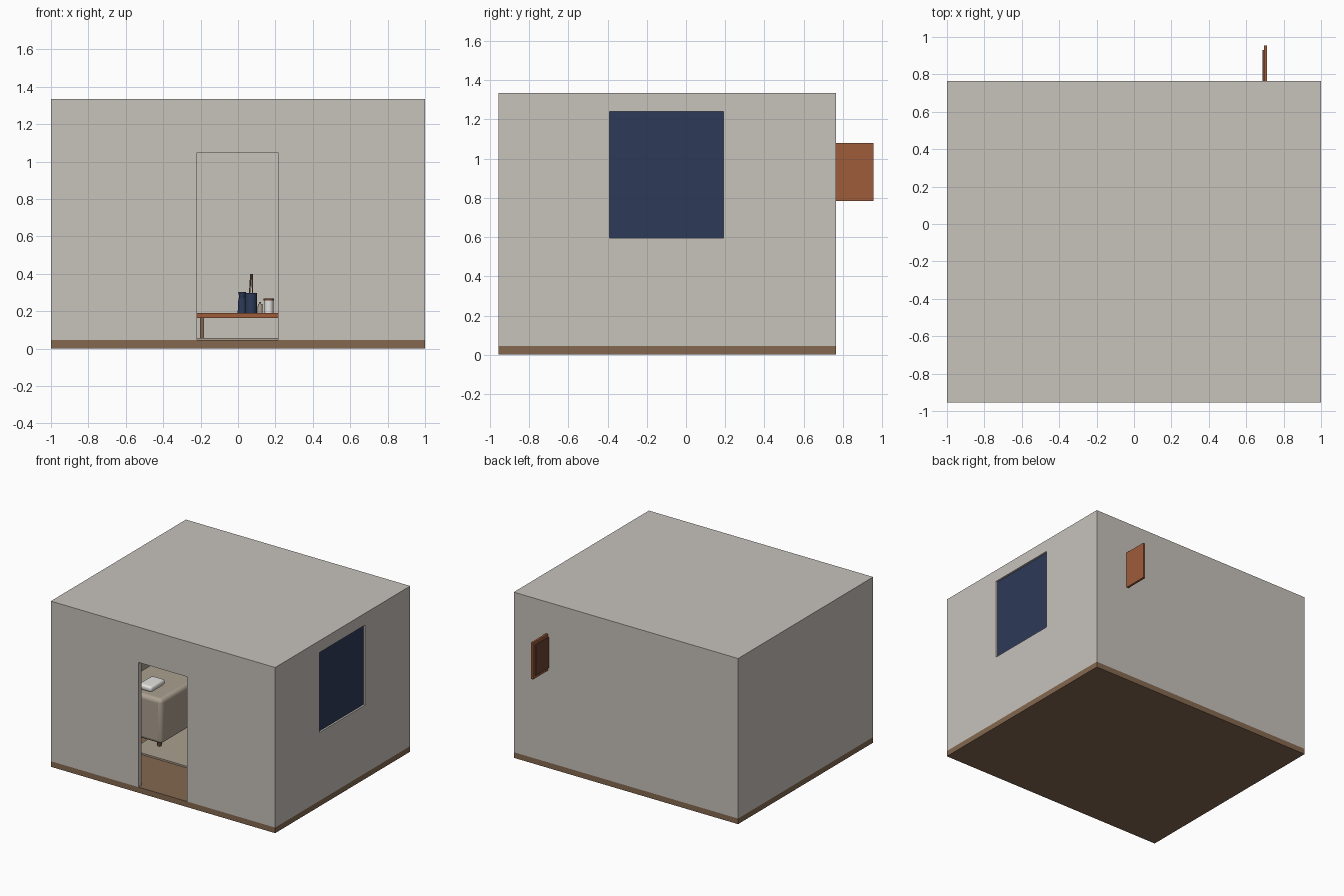
import bpy
import math
from mathutils import Vector

if "Cube" in bpy.data.objects:
    bpy.data.objects.remove(bpy.data.objects["Cube"], do_unlink=True)


def material(name, r, g, b):
    m = bpy.data.materials.new(name)
    m.use_nodes = True
    m.diffuse_color = (r, g, b, 1)
    m.node_tree.nodes["Principled BSDF"].inputs["Base Color"].default_value = (r, g, b, 1)
    return m


plaster = material("warm grey plaster", 0.57, 0.54, 0.50)
floor_wood = material("brown floor wood", 0.23, 0.138, 0.08)
navy = material("navy blue", 0.026, 0.042, 0.098)
red_wood = material("reddish wood", 0.34, 0.107, 0.042)
dark_wood = material("dark wood", 0.15, 0.06, 0.035)
fabric = material("beige fabric", 0.41, 0.35, 0.28)
white = material("off white", 0.78, 0.77, 0.74)


def finish(ob, name, mat, smooth=False):
    ob.name = name
    ob.data.materials.clear()
    if mat:
        ob.data.materials.append(mat)
    if smooth:
        bpy.ops.object.shade_smooth_by_angle(angle=math.radians(35))
    return ob


def box(name, x, y, z, mat, bevel=0.0):
    """Box from its three (low, high) ranges, with optional rounded edges."""
    centre = [(a + b) / 2 for a, b in (x, y, z)]
    bpy.ops.mesh.primitive_cube_add(size=1, location=centre)
    ob = bpy.context.object
    size = Vector([b - a for a, b in (x, y, z)])
    for v in ob.data.vertices:
        v.co = v.co * size
    if bevel:
        mod = ob.modifiers.new("rounding", "BEVEL")
        mod.width = bevel
        mod.segments = 4
    return finish(ob, name, mat, bevel > 0)


def round_part(name, x, y, z0, z1, r0, r1, mat):
    """Upright tapered cylinder."""
    bpy.ops.mesh.primitive_cone_add(vertices=24, radius1=r0, radius2=r1, depth=z1 - z0,
                                    location=(x, y, (z0 + z1) / 2))
    return finish(bpy.context.object, name, mat, True)


def cut(target, cutter):
    mod = target.modifiers.new(cutter.name, "BOOLEAN")
    mod.operation = "DIFFERENCE"
    mod.solver = "EXACT"
    mod.object = cutter
    cutter.hide_render = True
    cutter.hide_viewport = True
    cutter.display_type = "WIRE"


# Room shell
FRONT, BACK, FLOOR, TOP, WALL = -0.955, 0.765, 0.045, 1.335, 0.04
box("floor", (-1, 1), (FRONT, BACK), (0, FLOOR), floor_wood)
shell = box("walls_and_ceiling", (-1, 1), (FRONT, BACK), (FLOOR, TOP), plaster)
cut(shell, box("room_cutter", (-1 + WALL, 1 - WALL), (FRONT + WALL, BACK - WALL),
               (-0.1, TOP - WALL), None))
cut(shell, box("doorway_cutter", (-0.22, 0.215), (FRONT - 0.1, FRONT + 0.1), (-0.1, 1.05), None))
cut(shell, box("window_cutter", (0.9, 1.1), (-0.39, 0.19), (0.595, 1.24), None))

# Window pane set back in its opening
box("window_pane", (0.965, 0.985), (-0.39, 0.19), (0.595, 1.24), navy)

# Framed panel passing through the back wall
box("panel_frame", (0.695, 0.712), (0.565, 0.955), (0.785, 1.08), red_wood)
box("panel_inset", (0.686, 0.696), (0.59, 0.93), (0.81, 1.055), dark_wood)

# Rug
box("rug", (-0.62, 0.62), (-0.48, 0.42), (FLOOR, 0.058), fabric)

# Couch
box("couch_base", (-0.955, -0.43), (-0.36, 0.68), (0.10, 0.46), fabric, 0.03)
box("couch_back", (-0.955, -0.84), (-0.34, 0.66), (0.40, 0.60), fabric, 0.03)
box("cushion", (-0.69, -0.57), (-0.29, -0.11), (0.455, 0.50), white, 0.018)
for x in (-0.90, -0.49):
    for y in (-0.30, 0.62):
        round_part("couch_leg", x, y, FLOOR, 0.12, 0.015, 0.02, dark_wood)

# Low table
box("table_top", (-0.22, 0.42), (-0.26, 0.12), (0.165, 0.19), red_wood)
for x in (-0.193, 0.393):
    for y in (-0.233, 0.093):
        box("table_leg", (x - 0.011, x + 0.011), (y - 0.011, y + 0.011), (FLOOR, 0.166), floor_wood)

# Things on the table
TABLE = 0.19
round_part("pitcher_body", 0.022, -0.05, TABLE, 0.272, 0.024, 0.02, navy)
round_part("pitcher_rim", 0.022, -0.05, 0.27, 0.302, 0.015, 0.021, navy)
round_part("utensil_jar", 0.07, -0.1, TABLE, 0.297, 0.032, 0.032, navy)
for x, lean in ((0.062, 0.07), (0.078, -0.03)):
    stick = round_part("utensil", x, -0.1, 0.2, 0.4, 0.003, 0.004, floor_wood)
    stick.rotation_euler.y = lean
round_part("small_bottle", 0.118, -0.1, TABLE, 0.238, 0.014, 0.012, fabric)
round_part("small_bottle_neck", 0.118, -0.1, 0.236, 0.25, 0.006, 0.005, fabric)
round_part("canister", 0.165, -0.1, TABLE, 0.258, 0.024, 0.024, white)
round_part("canister_lid", 0.165, -0.1, 0.257, 0.268, 0.028, 0.028, dark_wood)
